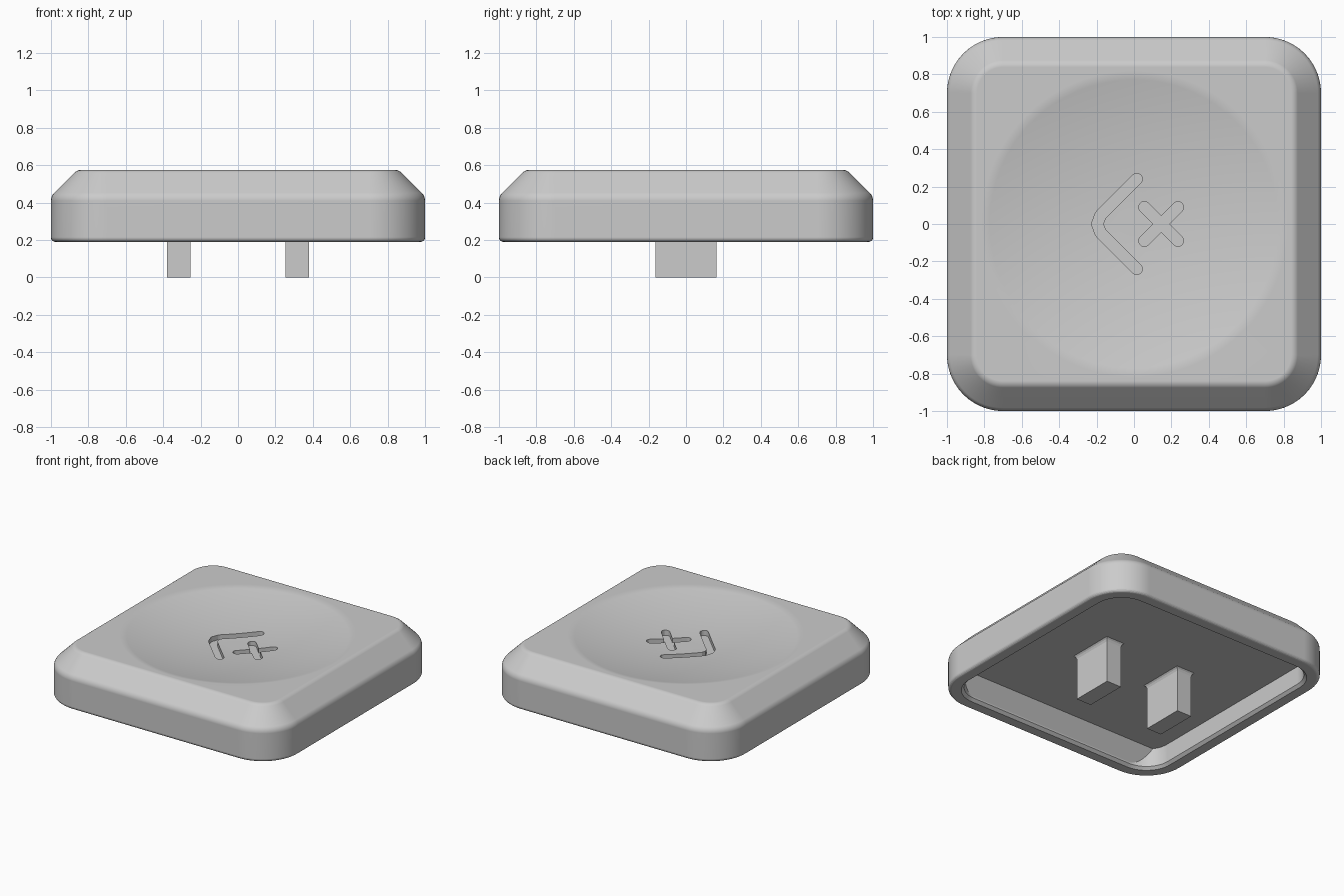
import bpy, bmesh, math
from mathutils import Vector

if "Cube" in bpy.data.objects:
    bpy.data.objects.remove(bpy.data.objects["Cube"])

grey = bpy.data.materials.new("light_grey_plastic")
grey.use_nodes = True
grey.diffuse_color = (0.6, 0.6, 0.6, 1)
grey.node_tree.nodes["Principled BSDF"].inputs["Base Color"].default_value = (0.6, 0.6, 0.6, 1)


def loft(name, loops):
    """Closed solid through a stack of equal-length loops."""
    bm = bmesh.new()
    rings = [[bm.verts.new(p) for p in loop] for loop in loops]
    for a, b in zip(rings, rings[1:]):
        for i in range(len(a)):
            j = (i + 1) % len(a)
            bm.faces.new((a[i], a[j], b[j], b[i]))
    bm.faces.new(rings[0][::-1])
    bm.faces.new(rings[-1])
    bmesh.ops.recalc_face_normals(bm, faces=bm.faces)
    mesh = bpy.data.meshes.new(name)
    bm.to_mesh(mesh)
    bm.free()
    mesh.materials.append(grey)
    obj = bpy.data.objects.new(name, mesh)
    bpy.context.collection.objects.link(obj)
    return obj


def rounded_square(half, radius, z, steps=14):
    pts = []
    for quarter in range(4):
        mid = math.pi / 4 + quarter * math.pi / 2
        cx = math.copysign(half - radius, math.cos(mid))
        cy = math.copysign(half - radius, math.sin(mid))
        for k in range(steps + 1):
            a = (quarter + k / steps) * math.pi / 2
            pts.append((cx + radius * math.cos(a), cy + radius * math.sin(a), z))
    return pts


def rectangle(cx, hx, hy, z):
    return [(cx - hx, -hy, z), (cx + hx, -hy, z), (cx + hx, hy, z), (cx - hx, hy, z)]


def fillet(before, corner, after, radius, steps=6):
    """Arc replacing one corner of a 2D profile."""
    p = Vector(corner)
    u = (Vector(before) - p).normalized()
    v = (Vector(after) - p).normalized()
    half = u.angle(v) / 2
    centre = p + (u + v).normalized() * radius / math.sin(half)
    start = p + u * radius / math.tan(half) - centre
    end = p + v * radius / math.tan(half) - centre
    return [centre + start.lerp(end, k / steps).normalized() * radius for k in range(steps + 1)]


def boolean(obj, cutter, operation="DIFFERENCE"):
    mod = obj.modifiers.new(cutter.name, "BOOLEAN")
    mod.operation, mod.object, mod.solver = operation, cutter, "EXACT"
    cutter.hide_render = True
    cutters.append(cutter)


cutters = []

# Outer shell: upright sides, 45 degree shoulder, softened edges
outline = [(0.9, 0.19), (1, 0.19), (1, 0.435), (0.86, 0.575), (0.7, 0.575)]
profile = []
for i, radius in enumerate((0.025, 0.06, 0.05), start=1):
    profile += fillet(outline[i - 1], outline[i], outline[i + 1], radius)
cap = loft("keycap_body", [rounded_square(h, h - 0.7, z) for h, z in profile])

# Shallow spherical dish in the top
TOP, DISH_R, DEPTH = 0.575, 0.82, 0.09
SPHERE = (DISH_R ** 2 + DEPTH ** 2) / (2 * DEPTH)


def circle(r, z, n=128):
    return [(r * math.cos(math.tau * k / n), r * math.sin(math.tau * k / n), z) for k in range(n)]


rings = []
for k in range(1, 15):
    r = 0.9 * k / 14
    rings.append(circle(r, TOP - DEPTH + SPHERE - math.sqrt(SPHERE ** 2 - r ** 2)))
rings.append(circle(0.9, 0.8))
boolean(cap, loft("dish_cutter", rings))

# Hollow underside: rounded opening, with sloping front and back walls
CEILING = 0.345
cavity = loft("cavity_cutter", [rounded_square(h, h - 0.7, z) for h, z in
                                ((0.92, 0.1), (0.91, 0.19), (0.89, 0.21), (0.885, CEILING))])
slopes = loft("cavity_slopes", [rectangle(0, 1.2, 0.95, 0.12),
                                rectangle(0, 1.2, 0.91, 0.19),
                                rectangle(0, 1.2, 0.80, 0.36)])
boolean(cavity, slopes, "INTERSECT")
boolean(cap, cavity)


# Engraved chevron and cross, made of round-ended strokes
def stroke(name, a, b, width=0.03, floor=0.455, steps=8):
    a, b = Vector(a), Vector(b)
    heading = math.atan2(b.y - a.y, b.x - a.x)
    pts = []
    for centre, turn in ((b, -math.pi / 2), (a, math.pi / 2)):
        for k in range(steps + 1):
            t = heading + turn + math.pi * k / steps
            pts.append((centre.x + width * math.cos(t), centre.y + width * math.sin(t)))
    return loft(name, [[(x, y, z) for x, y in pts] for z in (floor, 0.7)])


path = [(0.015, 0.24), (-0.18, 0.045), (-0.196, 0), (-0.18, -0.045), (0.015, -0.24)]
for a, b in zip(path, path[1:]):
    boolean(cap, stroke("chevron_cutter", a, b))
for s in (-1, 1):
    boolean(cap, stroke("cross_cutter", (0.055, -0.09 * s), (0.235, 0.09 * s)))

# Bake the cuts and drop the cutters
graph = bpy.context.evaluated_depsgraph_get()
baked = bpy.data.meshes.new_from_object(cap.evaluated_get(graph))
cap.modifiers.clear()
cap.data = baked
for cutter in cutters:
    bpy.data.objects.remove(cutter)
baked.materials.clear()
baked.materials.append(grey)
for poly in baked.polygons:
    poly.material_index = 0

bpy.ops.object.select_all(action="DESELECT")
cap.select_set(True)
bpy.context.view_layer.objects.active = cap
bpy.ops.object.shade_smooth_by_angle(angle=math.radians(16))
weighted = cap.modifiers.new("even_shading", "WEIGHTED_NORMAL")
weighted.keep_sharp = True

# Two mounting legs, flared slightly where they meet the ceiling
for side, name in ((1, "left_leg"), (-1, "right_leg")):
    loft(name, [rectangle(side * 0.3175, 0.0625 + f, 0.163 + f, z) for f, z in
                ((0, 0), (0, 0.32), (0.006, 0.335), (0.02, 0.35))])
